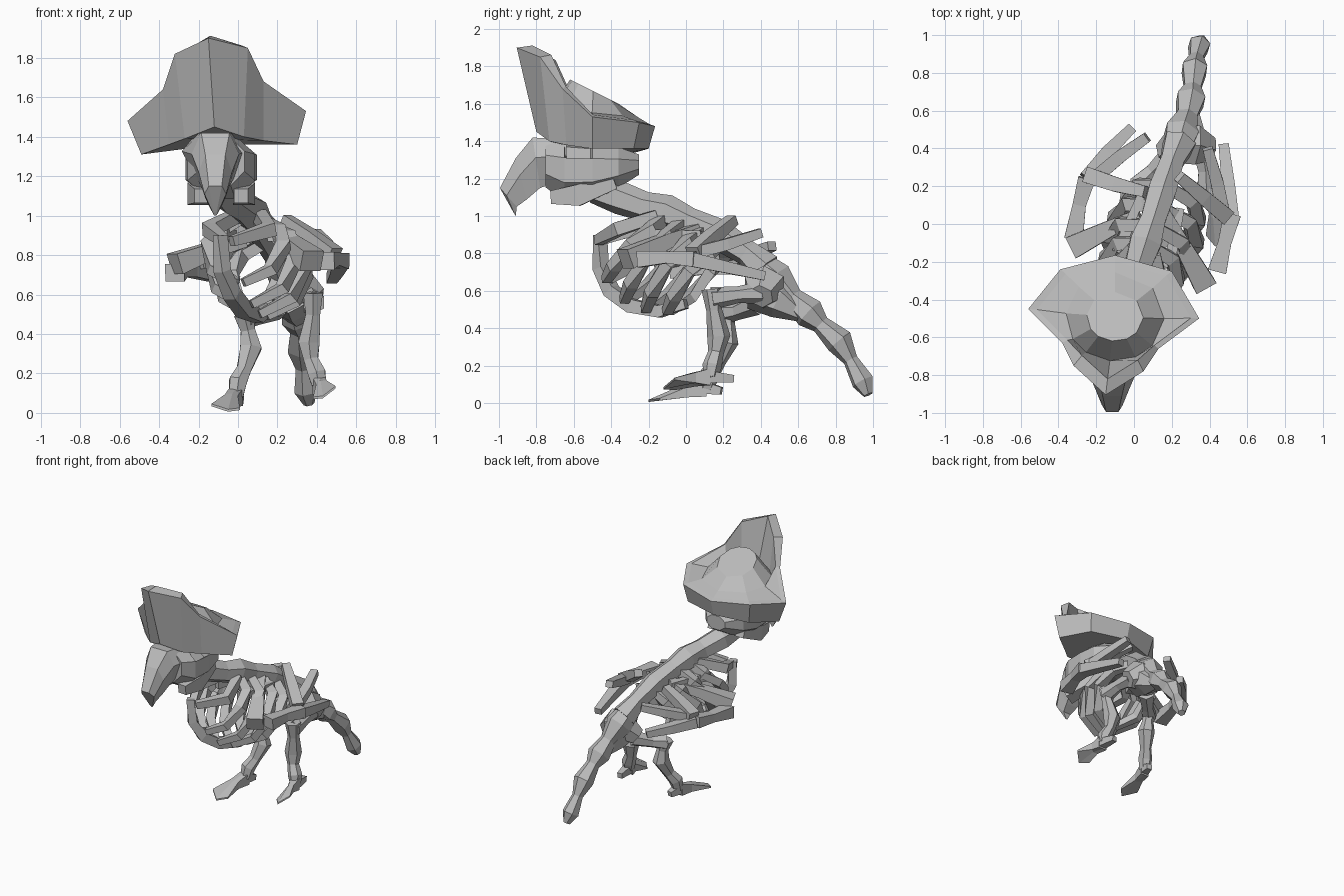
import bpy, bmesh, math
from mathutils import Vector

bone_mat = bpy.data.materials.new("bone grey")
bone_mat.diffuse_color = (0.5, 0.5, 0.5, 1)


def finish(name, bm):
    bmesh.ops.recalc_face_normals(bm, faces=bm.faces)
    me = bpy.data.meshes.new(name)
    bm.to_mesh(me)
    bm.free()
    me.materials.append(bone_mat)
    ob = bpy.data.objects.new(name, me)
    bpy.context.collection.objects.link(ob)
    return ob


def loft(name, rings):
    """Skin a list of closed rings and cap both ends."""
    bm = bmesh.new()
    vs = [[bm.verts.new(p) for p in r] for r in rings]
    n = len(vs[0])
    for a, b in zip(vs, vs[1:]):
        for i in range(n):
            j = (i + 1) % n
            bm.faces.new((a[i], a[j], b[j], b[i]))
    bm.faces.new(vs[0])
    bm.faces.new(vs[-1])
    return finish(name, bm)


def tube(name, pts, radii, sides=4, flat=1.0):
    """Faceted bone along a path; flat scales its thickness."""
    pts = [Vector(p) for p in pts]
    whole = (pts[-1] - pts[0]).normalized()
    up = Vector((0, 0, 1)) if abs(whole.z) < 0.85 else Vector((0, -1, 0))
    rings = []
    for i, p in enumerate(pts):
        d = (pts[min(i + 1, len(pts) - 1)] - pts[max(i - 1, 0)]).normalized()
        u = d.cross(up).normalized()
        v = u.cross(d)
        ring = []
        for k in range(sides):
            a = 2 * math.pi * (k + 0.5) / sides
            ring.append(p + radii[i] * (u * math.cos(a) + v * math.sin(a) * flat))
        rings.append(ring)
    return loft(name, rings)


def body(s, t, z):
    """Body frame: s sideways, t along the spine, turned and slightly rolled."""
    return (0.1 + 0.29 * t + 0.957 * s + 0.12 * (0.95 - z), 0.957 * t - 0.29 * s, z)


# Spine and knobbly tail
tube("neck_and_spine",
     [(-0.1, -0.5, 1.13), (-0.05, -0.36, 1.1), (0.02, -0.22, 1.05), (0.06, -0.1, 1.02),
      (0.1, 0.02, 0.97), (0.15, 0.18, 0.9), (0.2, 0.33, 0.8), (0.24, 0.43, 0.71)],
     [0.06, 0.09, 0.08, 0.095, 0.075, 0.085, 0.07, 0.095], 6)
tube("tail",
     [(0.23, 0.4, 0.73), (0.25, 0.48, 0.66), (0.28, 0.57, 0.56), (0.3, 0.66, 0.48), (0.31, 0.72, 0.42),
      (0.32, 0.82, 0.33), (0.33, 0.88, 0.23), (0.345, 0.945, 0.115), (0.36, 0.975, 0.045)],
     [0.08, 0.1, 0.06, 0.085, 0.05, 0.075, 0.04, 0.062, 0.028], 6)

# Pelvis
tube("pelvis", [(0.17, 0.38, 0.55), (0.23, 0.42, 0.62), (0.32, 0.42, 0.62), (0.4, 0.4, 0.57)],
     [0.07, 0.11, 0.12, 0.07], 6)
tube("pelvis_rear", [(0.26, 0.36, 0.6), (0.28, 0.5, 0.55), (0.3, 0.62, 0.47)], [0.1, 0.1, 0.04], 6)

# Breastbone keel curving under the ribs
tube("breastbone",
     [(-0.09, -0.46, 0.9), (-0.08, -0.455, 0.72), (-0.03, -0.4, 0.6), (0.03, -0.29, 0.52),
      (0.1, -0.14, 0.49), (0.16, 0.0, 0.53)],
     [0.04, 0.045, 0.05, 0.052, 0.045, 0.035])

# Ribs, collarbones and shoulder blades on each side
RIBS = [  # spine t and z, widest half width, keel t and z
    (-0.12, 0.99, 0.2, -0.44, 0.66), (-0.02, 0.96, 0.225, -0.34, 0.55),
    (0.09, 0.92, 0.23, -0.22, 0.5), (0.2, 0.86, 0.2, -0.1, 0.49)]
for side, s in (("left", -1), ("right", 1)):
    for i, (t, z, w, kt, kz) in enumerate(RIBS):
        path = [(s * 0.03, t, z), (s * w * 0.75, t - 0.03, z - 0.06),
                (s * w, t * 0.6 + kt * 0.4, z * 0.58 + kz * 0.42),
                (s * w * 0.75, t * 0.25 + kt * 0.75, z * 0.2 + kz * 0.8), (s * 0.02, kt, kz)]
        tube(f"rib_{side}_{i + 1}", [body(*p) for p in path], [0.045, 0.05, 0.05, 0.046, 0.035], 4, 0.85)
    tube(f"collarbone_{side}",
         [body(s * 0.06, -0.15, 1.0), body(s * 0.16, -0.33, 0.93), body(s * 0.02 - 0.02, -0.49, 0.87)],
         [0.045, 0.05, 0.035])
    tube(f"shoulder_blade_{side}", [body(s * 0.14, -0.2, 0.9), body(s * 0.11, 0.12, 0.9)], [0.045, 0.03])

# Wings: upper arm, forearm and finger bones
WINGS = {
    "right": [((0.16, 0.06, 0.93), (0.25, -0.1, 0.87), (0.375, -0.325, 0.77)),
              ((0.44, -0.25, 0.77), (0.48, -0.1, 0.78), (0.52, 0.05, 0.77)),
              ((0.515, 0.02, 0.77), (0.5, 0.2, 0.73), (0.475, 0.42, 0.68)),
              ((0.49, 0.04, 0.8), (0.37, 0.14, 0.89), (0.24, 0.25, 0.98)),
              ((0.47, 0.07, 0.81), (0.44, 0.22, 0.85), (0.39, 0.4, 0.91))],
    "left": [((0.03, 0.05, 0.87), (-0.12, -0.02, 0.83), (-0.32, -0.12, 0.755)),
             ((-0.32, -0.08, 0.71), (-0.29, 0.1, 0.72), (-0.25, 0.24, 0.73)),
             ((-0.25, 0.24, 0.73), (-0.14, 0.38, 0.7), (-0.01, 0.51, 0.67)),
             ((-0.25, 0.26, 0.77), (-0.1, 0.21, 0.82), (0.06, 0.17, 0.88)),
             ((-0.2, 0.25, 0.76), (-0.07, 0.36, 0.8), (0.07, 0.46, 0.84))]}
for side, bones in WINGS.items():
    names = ("upper_arm", "forearm", "long_finger", "upper_finger", "middle_finger")
    sizes = ([0.045, 0.06, 0.085], [0.07, 0.05, 0.065], [0.06, 0.05, 0.038],
             [0.06, 0.055, 0.042], [0.05, 0.048, 0.038])
    for nm, pts, r in zip(names, bones, sizes):
        tube(f"{nm}_{side}", pts, r, 4, 0.9)

# Legs: thigh, shin, a webbed fan foot and a heel spur
LEGS = {
    "left": ([(0.2, 0.38, 0.53), (0.1, 0.28, 0.49), (0.03, 0.21, 0.48)],
             [(0.03, 0.21, 0.5), (0.05, 0.22, 0.42), (0.065, 0.22, 0.33), (0.03, 0.17, 0.22),
              (0.0, 0.13, 0.16), (-0.01, 0.11, 0.08)],
             [(-0.135, -0.12, 0.04), (-0.05, -0.2, 0.012), (0.01, -0.14, 0.02)], (0.01, 0.19, 0.065)),
    "right": ([(0.36, 0.4, 0.59), (0.38, 0.28, 0.58), (0.385, 0.14, 0.56)],
              [(0.38, 0.14, 0.61), (0.38, 0.15, 0.5), (0.36, 0.175, 0.36), (0.37, 0.16, 0.27),
               (0.4, 0.14, 0.2), (0.41, 0.13, 0.14)],
              [(0.38, -0.06, 0.075), (0.43, -0.12, 0.08), (0.495, -0.06, 0.13)], (0.4, 0.255, 0.13))}
for side, (thigh, shin, toes, heel) in LEGS.items():
    tube(f"thigh_{side}", thigh, [0.06, 0.045, 0.06], 6)
    tube(f"shin_{side}", shin, [0.058, 0.042, 0.062, 0.042, 0.052, 0.04], 6)
    ax, ay, az = shin[-1]
    back, mid, tip = [], [], []
    for (x, y, z), o, lift in zip(toes, (-0.035, 0, 0.035), (0, 0.015, 0)):
        back.append((ax + o, ay, az))
        mid.append((ax * 0.55 + x * 0.45, ay * 0.6 + y * 0.4, az * 0.65 + z * 0.35 + lift))
        tip.append((x, y, z))
    rings = []
    for row, th in ((back, 0.045), (mid, 0.028), (tip, 0.006)):
        rings.append([(x, y, z + th) for x, y, z in row] + [(x, y, z - th) for x, y, z in row[::-1]])
    loft(f"foot_{side}", rings)
    tube(f"heel_{side}", [(ax, ay, az), heel], [0.045, 0.028], 4)

# Skull: eight-sided sections with sunken eye sockets
HX = -0.085
rings = []
for y, zb, zt, hw in [(-0.25, 1.22, 1.33, 0.08), (-0.36, 1.15, 1.37, 0.17), (-0.5, 1.09, 1.4, 0.185),
                      (-0.65, 1.08, 1.41, 0.175), (-0.75, 1.15, 1.4, 0.12)]:
    zc, hh = (zb + zt) / 2, (zt - zb) / 2
    rings.append([(HX + hw * math.cos(a) * 1.06, y, zc + hh * math.sin(a) * 1.06)
                  for a in [math.pi / 4 * (k + 0.5) for k in range(8)]])
skull = loft("skull", rings)
bm = bmesh.new()
bm.from_mesh(skull.data)
sockets = [f for f in bm.faces if -0.66 < f.calc_center_median().y < -0.5
           and f.calc_center_median().z > 1.3 and 0.45 < abs(f.normal.x) < 0.95]
bmesh.ops.inset_individual(bm, faces=sockets, thickness=0.015, depth=-0.04)
bm.to_mesh(skull.data)
bm.free()

# Hooked beak and jaw
rings = []
for y, zt, zb, hw, lean in [(-0.64, 1.41, 1.2, 0.17, 0), (-0.82, 1.42, 1.15, 0.12, 0.04),
                            (-0.91, 1.31, 1.09, 0.085, 0.06), (-0.995, 1.15, 1.05, 0.055, 0.09),
                            (-0.92, 1.015, 1.0, 0.01, 0.01)]:
    rings.append([(-0.115 + hw * x, y + lean * (1 - h), zb + (zt - zb) * h)
                  for x, h in ((-0.6, 1), (0.6, 1), (1, 0.6), (0.6, 0), (-0.6, 0), (-1, 0.6))])
loft("beak", rings)
for side, s in (("left", -1), ("right", 1)):
    tube(f"jaw_{side}", [(HX + s * 0.12, -0.38, 1.18), (HX + s * 0.115, -0.58, 1.11),
                         (HX + s * 0.1, -0.72, 1.1)], [0.05, 0.08, 0.05])

# Hat: turned-up brim and a low faceted crown
RIM = [(-0.15, -0.905, 1.9), (-0.32, -0.75, 1.82), (-0.38, -0.63, 1.64), (-0.56, -0.45, 1.48),
       (-0.39, -0.24, 1.5), (-0.1, -0.165, 1.48), (0.2, -0.25, 1.5), (0.345, -0.5, 1.53),
       (0.13, -0.66, 1.68), (0.05, -0.78, 1.85)]
BASE = [(-0.12, -0.8, 1.45), (-0.27, -0.71, 1.39), (-0.35, -0.62, 1.36), (-0.49, -0.46, 1.31),
        (-0.36, -0.27, 1.34), (-0.1, -0.2, 1.36), (0.18, -0.28, 1.36), (0.3, -0.5, 1.36),
        (0.13, -0.64, 1.38), (0.03, -0.73, 1.4)]
c = Vector((HX - 0.015, -0.48, 0))


def inward(p, f, z):
    return (c.x + (p[0] - c.x) * f, c.y + (p[1] - c.y) * f, z)


def crown(rx, ry, z_mid, slope):
    out = []
    for p in RIM:
        a = math.atan2((p[1] - c.y) * 1.1, p[0] - c.x)
        y = c.y - 0.01 + ry * math.sin(a)
        out.append((c.x + rx * math.cos(a), y, z_mid - slope * (y - c.y)))
    return out


lip = [inward(p, 0.8 if p[2] > 1.7 else 0.9, p[2] + 0.012) for p in RIM]
loft("hat", [BASE, RIM, lip, crown(0.26, 0.235, 1.55, 0.1), crown(0.15, 0.13, 1.66, 0.5)])
